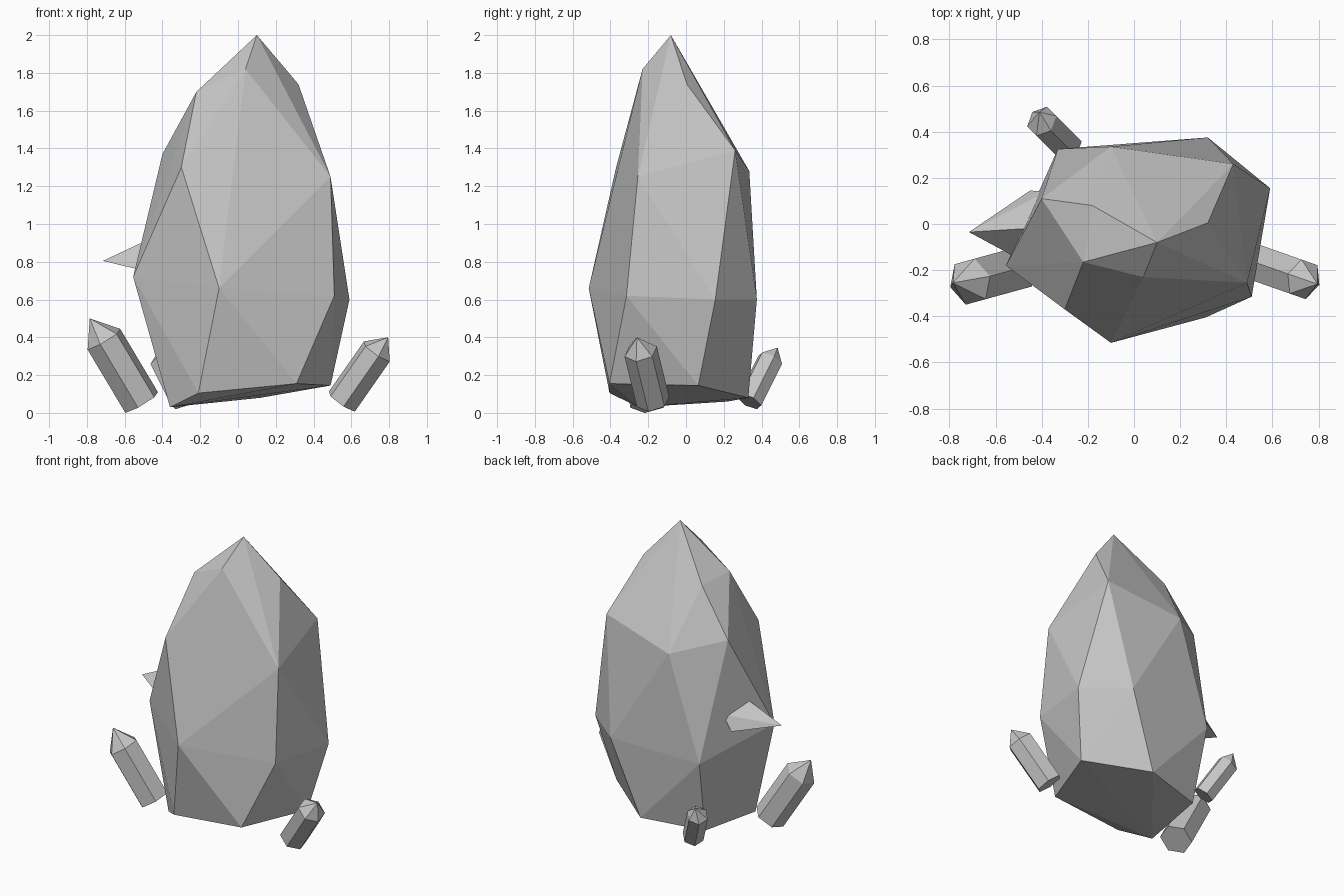
import bpy, bmesh, math
from mathutils import Vector

if "Cube" in bpy.data.objects:
    bpy.data.objects.remove(bpy.data.objects["Cube"])

stone = bpy.data.materials.new("grey_stone")
stone.diffuse_color = (0.56, 0.56, 0.56, 1)
stone.use_nodes = True
stone.node_tree.nodes["Principled BSDF"].inputs["Base Color"].default_value = stone.diffuse_color


def hull_object(name, points):
    """Faceted solid wrapped around a few corner points."""
    bm = bmesh.new()
    for p in points:
        bm.verts.new(p)
    res = bmesh.ops.convex_hull(bm, input=bm.verts[:])
    inner = [g for g in res["geom_interior"] if isinstance(g, bmesh.types.BMVert)]
    bmesh.ops.delete(bm, geom=inner, context='VERTS')
    bmesh.ops.recalc_face_normals(bm, faces=bm.faces[:])
    mesh = bpy.data.meshes.new(name)
    bm.to_mesh(mesh)
    bm.free()
    mesh.materials.append(stone)
    obj = bpy.data.objects.new(name, mesh)
    bpy.context.collection.objects.link(obj)
    return obj


def crystal(name, base, shoulder, tip, radius):
    """Six-sided column with a short pointed cap."""
    base, shoulder, tip = Vector(base), Vector(shoulder), Vector(tip)
    axis = (shoulder - base).normalized()
    side = axis.cross(Vector((0, 0, 1))).normalized()
    up = side.cross(axis)
    points = [tip]
    for centre in (base, shoulder):
        for i in range(6):
            a = i * math.tau / 6
            points.append(centre + radius * (math.cos(a) * up + math.sin(a) * side))
    return hull_object(name, points)


# Large faceted boulder: crown, upper ring, belly ring, underside
hull_object("main_rock", [
    (0.10, -0.08, 2.0), (0.04, -0.23, 1.82), (-0.22, -0.165, 1.70),
    (0.32, 0.005, 1.74), (-0.18, 0.08, 1.68),
    (-0.40, 0.11, 1.37), (-0.30, -0.37, 1.30), (0.49, -0.255, 1.25),
    (0.43, 0.26, 1.39), (-0.10, 0.335, 1.28),
    (-0.555, -0.18, 0.72), (-0.10, -0.515, 0.66), (0.51, -0.315, 0.62),
    (0.59, 0.155, 0.60), (0.32, 0.375, 0.60), (-0.33, 0.325, 0.57),
    (-0.21, -0.405, 0.105), (0.31, -0.405, 0.155), (0.49, 0.065, 0.145),
    (0.12, 0.33, 0.08), (-0.30, 0.22, 0.06), (-0.36, -0.25, 0.03),
])

# Small crystals around the foot
crystal("left_crystal", (-0.51, -0.195, 0.055), (-0.71, -0.25, 0.39), (-0.785, -0.255, 0.50), 0.105)
crystal("right_crystal", (0.55, -0.175, 0.06), (0.735, -0.24, 0.325), (0.795, -0.26, 0.40), 0.09)
crystal("back_crystal", (-0.29, 0.335, 0.06), (-0.40, 0.445, 0.28), (-0.41, 0.485, 0.345), 0.07)

# Pointed shard sticking out of the left face
hull_object("side_shard", [
    (-0.715, -0.035, 0.805), (-0.45, 0.145, 0.76), (-0.47, -0.02, 0.92),
    (-0.53, -0.135, 0.76), (-0.38, 0.14, 0.86), (-0.36, 0.0, 0.80),
])
